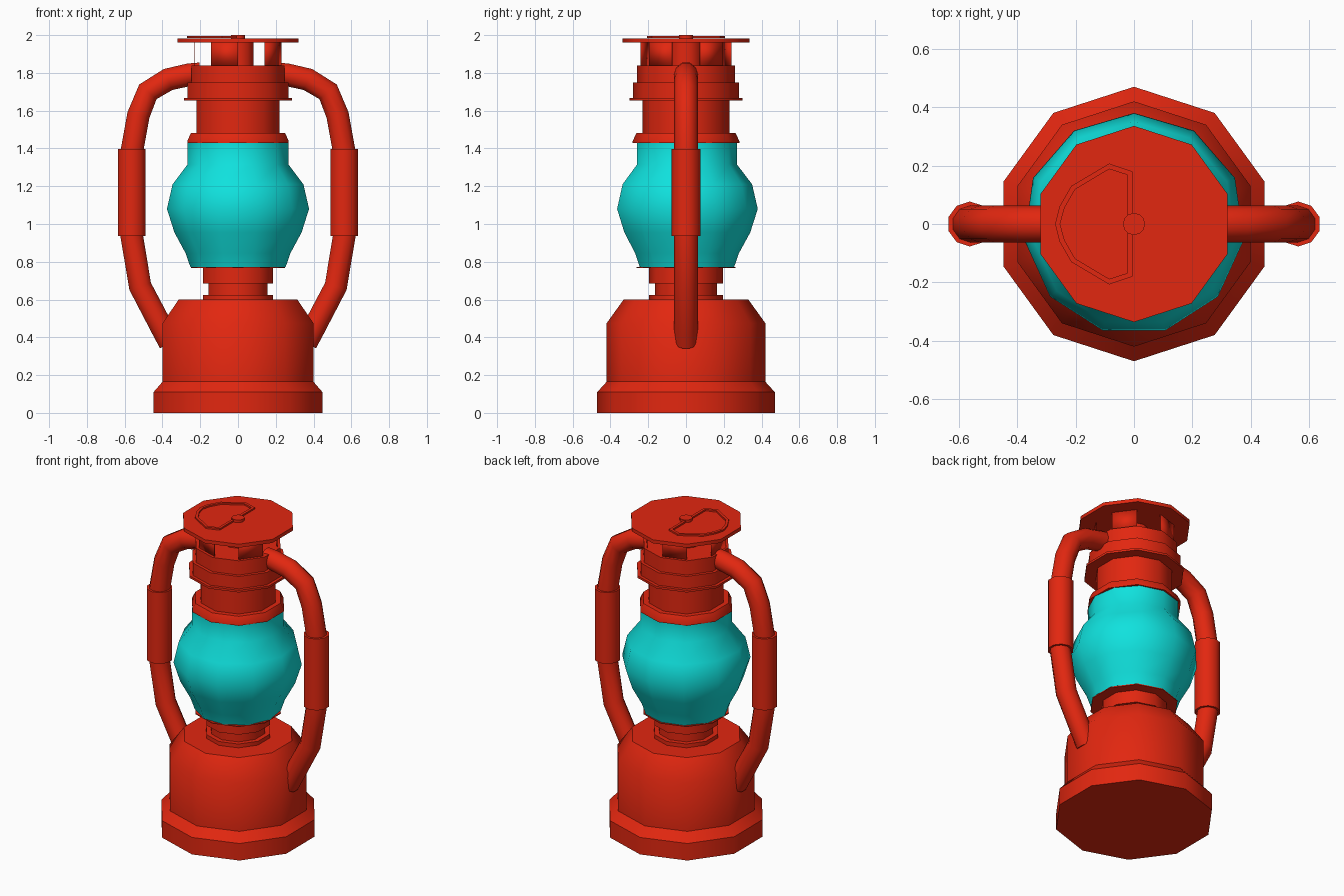
import bpy, bmesh, math

if "Cube" in bpy.data.objects:
    bpy.data.objects.remove(bpy.data.objects["Cube"], do_unlink=True)


def make_material(name, rgb):
    mat = bpy.data.materials.new(name)
    mat.use_nodes = True
    mat.diffuse_color = (*rgb, 1)
    mat.node_tree.nodes["Principled BSDF"].inputs["Base Color"].default_value = (*rgb, 1)
    return mat


red = make_material("red_paint", (0.76, 0.02, 0.005))
teal = make_material("teal_glass", (0.005, 0.76, 0.73))


def finish(name, bm, mat, angle=40):
    bmesh.ops.recalc_face_normals(bm, faces=bm.faces)
    mesh = bpy.data.meshes.new(name)
    bm.to_mesh(mesh)
    bm.free()
    mesh.materials.append(mat)
    obj = bpy.data.objects.new(name, mesh)
    bpy.context.collection.objects.link(obj)
    shade(obj, angle)
    return obj


def shade(obj, angle):
    bpy.ops.object.select_all(action="DESELECT")
    obj.select_set(True)
    bpy.context.view_layer.objects.active = obj
    bpy.ops.object.shade_smooth_by_angle(angle=math.radians(angle))


def ring_point(radius, step, sides):
    a = math.pi / 2 + step * math.tau / sides
    return radius * math.cos(a), radius * math.sin(a)


def lathe(name, profile, mat=red, sides=10, angle=40, x=0):
    """Turn (radius, height) pairs around a vertical axis, with closed ends."""
    bm = bmesh.new()
    rings = []
    for r, z in profile:
        pts = [ring_point(r, i, sides) for i in range(sides)]
        rings.append([bm.verts.new((px + x, py, z)) for px, py in pts])
    for low, high in zip(rings, rings[1:]):
        for i in range(sides):
            j = (i + 1) % sides
            bm.faces.new((low[i], low[j], high[j], high[i]))
    bm.faces.new(rings[0])
    bm.faces.new(rings[-1])
    return finish(name, bm, mat, angle)


def tube(name, points, radius):
    """Round bar along a path of points."""
    curve = bpy.data.curves.new(name, "CURVE")
    curve.dimensions = "3D"
    curve.bevel_depth = radius
    curve.bevel_resolution = 3
    curve.use_fill_caps = True
    line = curve.splines.new("POLY")
    line.points.add(len(points) - 1)
    for p, co in zip(line.points, points):
        p.co = (*co, 1)
    obj = bpy.data.objects.new(name, curve)
    bpy.context.collection.objects.link(obj)
    bpy.ops.object.select_all(action="DESELECT")
    obj.select_set(True)
    bpy.context.view_layer.objects.active = obj
    bpy.ops.object.convert(target="MESH")
    obj = bpy.context.object
    obj.data.materials.clear()
    obj.data.materials.append(red)
    shade(obj, 50)


# Fuel tank and burner neck
lathe("fuel_tank", [(0.47, 0), (0.47, 0.11), (0.42, 0.165), (0.42, 0.475), (0.33, 0.6)])
lathe("burner_neck", [(0.195, 0.6), (0.195, 0.625), (0.165, 0.625),
                      (0.165, 0.685), (0.195, 0.685), (0.195, 0.768)])
lathe("globe_plate", [(0.262, 0.766), (0.262, 0.772)])

# Glass globe
lathe("glass_globe", [(0.255, 0.773), (0.28, 0.845), (0.34, 0.955), (0.38, 1.08),
                      (0.35, 1.21), (0.27, 1.315), (0.27, 1.43)], teal, 11, 60)

# Chimney stack
lathe("globe_collar", [(0.282, 1.43), (0.282, 1.44), (0.262, 1.482)])
lathe("chimney", [(0.23, 1.48), (0.23, 1.655)])
lathe("chimney_flange", [(0.3, 1.654), (0.3, 1.668)])
lathe("chimney_hood", [(0.28, 1.668), (0.28, 1.748), (0.26, 1.748), (0.26, 1.84)])
lathe("vent_core", [(0.087, 1.84), (0.087, 1.962)])

# Vent panels on every other side
bm = bmesh.new()
for i in range(0, 10, 2):
    a, b = ring_point(0.242, i, 10), ring_point(0.242, i + 1, 10)
    bm.faces.new([bm.verts.new(co) for co in
                  ((*a, 1.84), (*b, 1.84), (*b, 1.962), (*a, 1.962))])
vents = finish("vent_panels", bm, red)
solid = vents.modifiers.new("thickness", "SOLIDIFY")
solid.thickness = 0.004

# Lid with knob and flat lifting ring
lathe("lid", [(0.336, 1.96), (0.336, 1.983)])
lathe("lid_knob", [(0.038, 1.983), (0.038, 2.0)], sides=12)

half = [(-0.005, 0.18), (-0.085, 0.207), (-0.215, 0.13), (-0.255, 0.06)]
outer = half + [(-0.27, 0)] + [(x, -y) for x, y in reversed(half)]
half = [(-0.022, 0.168), (-0.085, 0.188), (-0.202, 0.118), (-0.238, 0.055)]
inner = half + [(-0.253, 0)] + [(x, -y) for x, y in reversed(half)]
bm = bmesh.new()
for i in range(len(outer)):
    j = (i + 1) % len(outer)
    bm.faces.new([bm.verts.new((*p, 1.984)) for p in (outer[i], outer[j], inner[j], inner[i])])
bmesh.ops.remove_doubles(bm, verts=bm.verts, dist=0.0001)
top = bmesh.ops.extrude_face_region(bm, geom=bm.faces[:])["geom"]
bmesh.ops.translate(bm, vec=(0, 0, 0.01),
                    verts=[v for v in top if isinstance(v, bmesh.types.BMVert)])
finish("lifting_ring", bm, red, 30)

# Side arms with grips
path = [(0.2, 1.795), (0.26, 1.79), (0.37, 1.765), (0.477, 1.7), (0.527, 1.577),
        (0.56, 1.395), (0.563, 0.94), (0.518, 0.67), (0.4, 0.445), (0.36, 0.37)]
for side, s in (("left", 1), ("right", -1)):
    tube(side + "_arm", [(s * x, 0, z) for x, z in path], 0.063)
    lathe(side + "_grip", [(0.077, 0.937), (0.077, 1.398)], x=s * 0.562)
